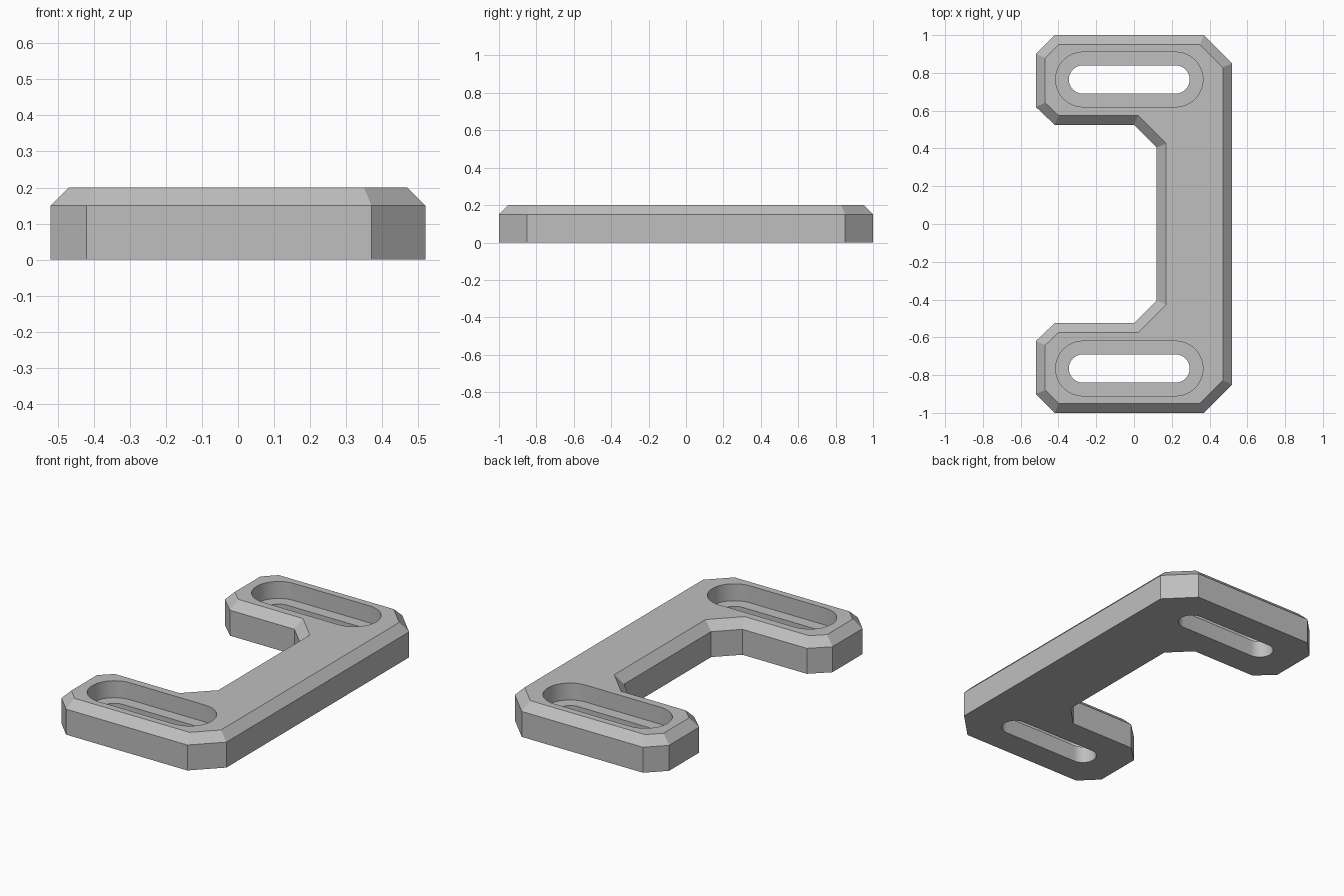
import bpy
import bmesh
from math import cos, sin, pi, radians

cube = bpy.data.objects.get("Cube")
if cube:
    bpy.data.objects.remove(cube, do_unlink=True)

GREY = (0.52, 0.52, 0.52, 1.0)
mat = bpy.data.materials.new("plain grey")
mat.use_nodes = True
mat.diffuse_color = GREY
mat.node_tree.nodes["Principled BSDF"].inputs["Base Color"].default_value = GREY


def prism(name, outline, z0, z1, chamfer=0.0):
    """Extrude a counter-clockwise outline, optionally chamfering the top rim."""
    bm = bmesh.new()
    base = bm.faces.new([bm.verts.new((x, y, z0)) for x, y in outline])
    ext = bmesh.ops.extrude_face_region(bm, geom=[base], use_keep_orig=True)["geom"]
    bmesh.ops.translate(bm, vec=(0, 0, z1 - chamfer - z0),
                        verts=[g for g in ext if isinstance(g, bmesh.types.BMVert)])
    bmesh.ops.recalc_face_normals(bm, faces=bm.faces)
    if chamfer:
        top = max(bm.faces, key=lambda f: f.calc_center_median().z)
        bmesh.ops.inset_region(bm, faces=[top], thickness=chamfer, depth=chamfer,
                               use_even_offset=True)
    mesh = bpy.data.meshes.new(name)
    bm.to_mesh(mesh)
    bm.free()
    obj = bpy.data.objects.new(name, mesh)
    bpy.context.collection.objects.link(obj)
    mesh.materials.append(mat)
    return obj


def slot_outline(cx, cy, half_length, radius, steps=24):
    """Rounded slot lying along x."""
    pts = []
    for side, start in ((1, -pi / 2), (-1, pi / 2)):
        for i in range(steps + 1):
            a = start + pi * i / steps
            pts.append((cx + side * half_length + radius * cos(a), cy + radius * sin(a)))
    return pts


# Bracket body: half outline from the outer edge to the inner edge, then mirrored
half = [(0.52, 0.85), (0.37, 1.0), (-0.42, 1.0), (-0.52, 0.9),
        (-0.52, 0.62), (-0.42, 0.525), (0.0, 0.525), (0.12, 0.405)]
outline = half + [(x, -y) for x, y in reversed(half)]
bracket = prism("bracket_body", outline, 0.0, 0.2, chamfer=0.05)

# Through slot and wider counterbore in each arm
cutters = []
for side in (1, -1):
    for part, radius, z0 in (("through_slot", 0.075, -0.1), ("counterbore", 0.145, 0.1)):
        cutter = prism(part + "_cutter", slot_outline(-0.025, side * 0.765, 0.245, radius),
                       z0, 0.3)
        cutter.hide_render = True
        mod = bracket.modifiers.new(part, "BOOLEAN")
        mod.operation = "DIFFERENCE"
        mod.solver = "EXACT"
        mod.object = cutter
        cutters.append(cutter)

# Apply the cuts, drop the cutters and smooth only the rounded slot ends
bpy.ops.object.select_all(action="DESELECT")
bracket.select_set(True)
bpy.context.view_layer.objects.active = bracket
for mod in list(bracket.modifiers):
    bpy.ops.object.modifier_apply(modifier=mod.name)
for cutter in cutters:
    bpy.data.objects.remove(cutter, do_unlink=True)
bpy.ops.object.shade_smooth_by_angle(angle=radians(25))
